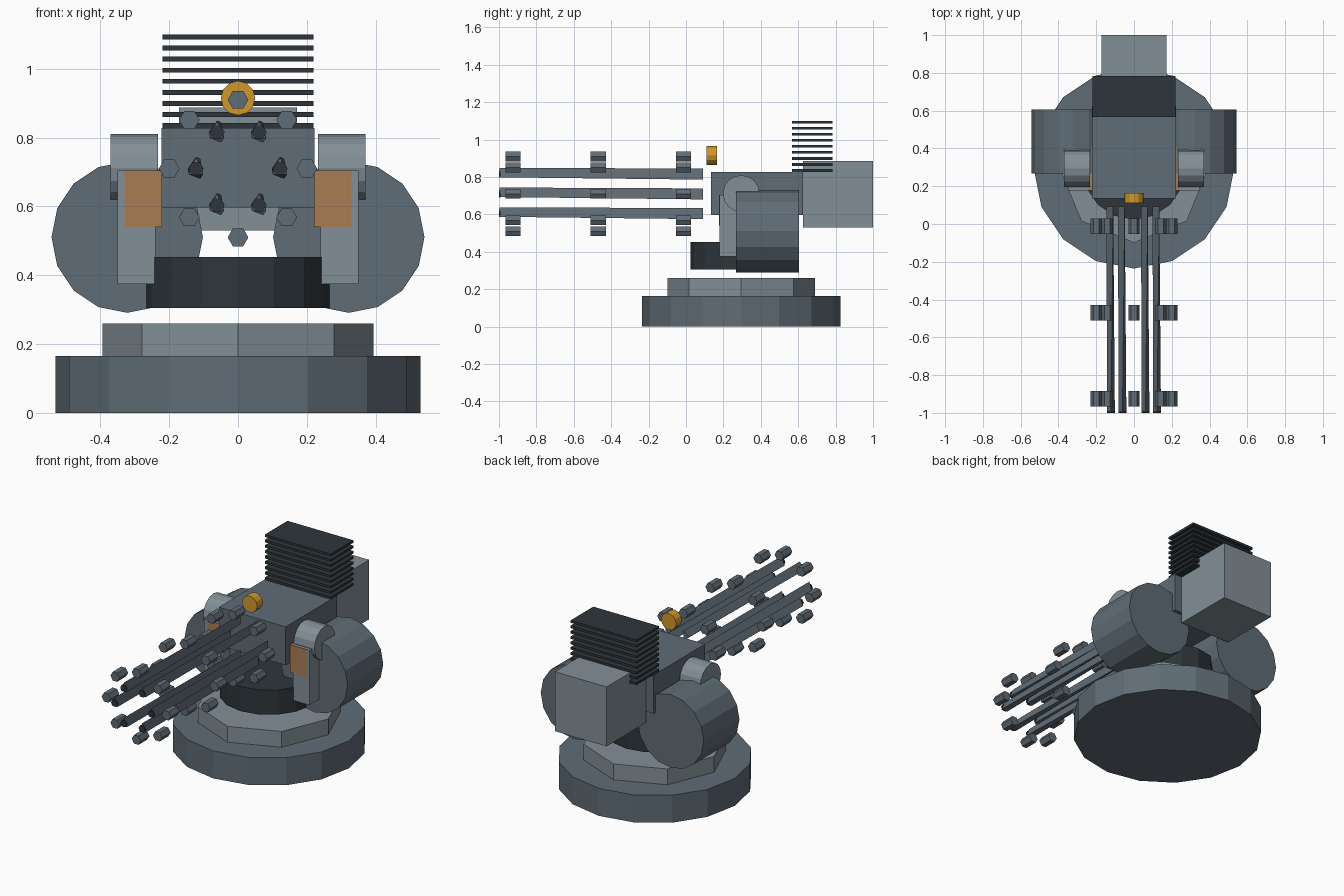
import bpy, bmesh
from math import sin, cos, pi, radians
from mathutils import Vector

if "Cube" in bpy.data.objects:
    bpy.data.objects.remove(bpy.data.objects["Cube"])


def material(name, rgb):
    m = bpy.data.materials.new(name)
    m.diffuse_color = (*rgb, 1)
    m.use_nodes = True
    m.node_tree.nodes["Principled BSDF"].inputs["Base Color"].default_value = m.diffuse_color
    return m


STEEL = material("steel", (0.115, 0.150, 0.180))
LIGHT = material("light_steel", (0.225, 0.275, 0.310))
DARK = material("dark_metal", (0.027, 0.036, 0.043))
GOLD = material("gold", (0.62, 0.31, 0.025))
COPPER = material("copper", (0.40, 0.20, 0.085))


def finish(name, bm, mat):
    bmesh.ops.recalc_face_normals(bm, faces=bm.faces)
    me = bpy.data.meshes.new(name)
    bm.to_mesh(me)
    bm.free()
    me.materials.append(mat)
    ob = bpy.data.objects.new(name, me)
    bpy.context.collection.objects.link(ob)
    return ob


def box(name, x, y, z, mat):
    """Box from (min, max) ranges."""
    bm = bmesh.new()
    bmesh.ops.create_cube(bm, size=1)
    for v in bm.verts:
        v.co = Vector([(r[0] + r[1]) / 2 + c * (r[1] - r[0])
                       for r, c in zip((x, y, z), v.co)])
    return finish(name, bm, mat)


def prism(name, n, r, axis, span, centre, mat, phase=0, twist=0, squash=1):
    """n-sided prism along an axis; centre gives the two other coordinates."""
    bm = bmesh.new()
    rings = []
    for end, t in zip(span, (0, twist)):
        ring = []
        for i in range(n):
            a = phase + t + 2 * pi * i / n
            u, w = centre[0] + r * squash * cos(a), centre[1] + r * sin(a)
            co = {"X": (end, u, w), "Y": (u, end, w), "Z": (u, w, end)}[axis]
            ring.append(bm.verts.new(co))
        rings.append(ring)
    lo, hi = rings
    bm.faces.new(lo)
    bm.faces.new(hi[::-1])
    for i in range(n):
        j = (i + 1) % n
        bm.faces.new((lo[i], hi[i], hi[j], lo[j]))
    return finish(name, bm, mat)


CY = 0.295      # turret axis
BZ = 0.71       # barrel axis height

# Stepped base and turntable
prism("base_plate", 16, 0.531, "Z", (0, 0.165), (0, CY), STEEL)
prism("base_step", 8, 0.394, "Z", (0.165, 0.26), (0, CY), LIGHT)
prism("turntable", 16, 0.272, "Z", (0.305, 0.453), (0, CY), DARK)

# Gun body, rear housing and cooling fins
box("gun_body", (-0.222, 0.222), (0.135, 0.625), (0.597, 0.828), STEEL)
box("rear_housing", (-0.172, 0.172), (0.625, 1.0), (0.53, 0.887), LIGHT)
for i in range(9):
    z = 0.835 + i * 0.0322
    box("cooling_fin", (-0.219, 0.219), (0.567, 0.783), (z - 0.007, z + 0.007), DARK)

# Side arms, pivots, copper pads and ammunition drums
for s in (-1, 1):
    def side(a, b):
        return tuple(sorted((s * a, s * b)))
    box("side_arm", side(0.24, 0.35), (0.178, 0.41), (0.375, 0.705), LIGHT)
    box("copper_pad", side(0.221, 0.33), (0.177, 0.41), (0.54, 0.705), COPPER)
    prism("arm_pivot", 16, 0.098, "X", side(0.232, 0.37), (CY, 0.712), LIGHT)
    prism("ammo_drum", 16, 0.22, "Y", (0.267, 0.605), (s * 0.322, 0.511), STEEL)

# Six slightly twisted three-sided barrels with dark muzzles
for i in range(6):
    a = i * pi / 3
    c = (0.122 * cos(a), BZ + 0.122 * sin(a))
    prism("barrel", 3, 0.034, "Y", (-0.996, 0.092), c, STEEL, pi / 2, radians(-30), 0.7)
    prism("muzzle", 6, 0.022, "Y", (-1.0, -0.993), c, DARK)

# Three rings of hexagonal clamp studs
for y in (-0.925, -0.47, -0.013):
    for i in range(8):
        a = i * pi / 4
        c = (0.2 * cos(a), BZ + 0.2 * sin(a))
        prism("clamp_stud", 6, 0.03, "Y", (y - 0.041, y + 0.041), c, STEEL)

# Sight
prism("sight", 12, 0.05, "Y", (0.11, 0.165), (0, 0.915), GOLD)
